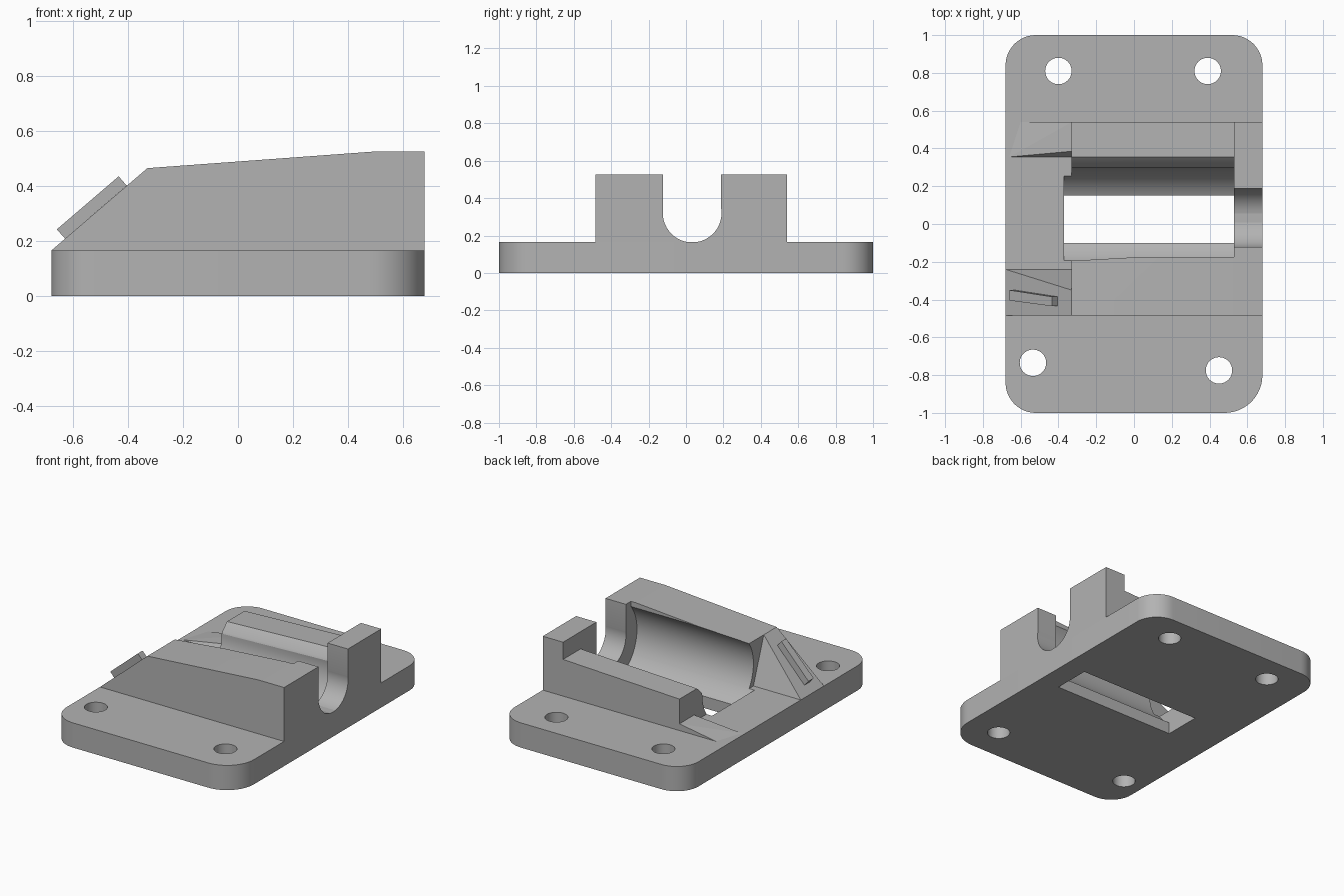
import bpy, bmesh, math
from mathutils import Matrix, Vector

cube = bpy.data.objects.get("Cube")
if cube:
    bpy.data.objects.remove(cube)

grey = bpy.data.materials.new("plain_grey")
grey.use_nodes = True
grey.diffuse_color = (0.45, 0.45, 0.45, 1)
grey.node_tree.nodes["Principled BSDF"].inputs["Base Color"].default_value = grey.diffuse_color


def finish(name, bm):
    bmesh.ops.recalc_face_normals(bm, faces=bm.faces)
    mesh = bpy.data.meshes.new(name)
    bm.to_mesh(mesh)
    bm.free()
    mesh.materials.append(grey)
    obj = bpy.data.objects.new(name, mesh)
    bpy.context.collection.objects.link(obj)
    return obj


def hull(name, points):
    """Convex solid around the given corners."""
    bm = bmesh.new()
    for p in points:
        bm.verts.new(p)
    bmesh.ops.convex_hull(bm, input=bm.verts[:])
    bmesh.ops.dissolve_limit(bm, angle_limit=0.002, verts=bm.verts[:], edges=bm.edges[:])
    return finish(name, bm)


def box(name, x, y, z):
    return hull(name, [(a, b, c) for a in x for b in y for c in z])


def cylinder(name, start, end, radius, sides):
    a, b = Vector(start), Vector(end)
    turn = (b - a).to_track_quat("Z", "Y").to_matrix().to_4x4()
    bm = bmesh.new()
    bmesh.ops.create_cone(bm, cap_ends=True, segments=sides, radius1=radius, radius2=radius,
                          depth=(b - a).length, matrix=Matrix.Translation((a + b) / 2) @ turn)
    return finish(name, bm)


def cut(obj, cutters):
    """Subtract the cutters and bake the result."""
    for c in cutters:
        mod = obj.modifiers.new(c.name, "BOOLEAN")
        mod.operation, mod.solver, mod.object = "DIFFERENCE", "EXACT", c
    bpy.context.view_layer.update()
    deps = bpy.context.evaluated_depsgraph_get()
    mesh = bpy.data.meshes.new_from_object(obj.evaluated_get(deps))
    obj.modifiers.clear()
    obj.data = mesh


W, TOP, WALL, END = 0.68, 0.165, 0.53, -0.33

# Rounded mounting plate
rim = []
for sx, sy, r in ((1, 1, 0.16), (-1, 1, 0.16), (-1, -1, 0.16), (1, -1, 0.2)):
    for i in range(13):
        a = math.radians(i * 7.5)
        rim.append((sx * (W - r + r * math.cos(a)), sy * (1 - r + r * math.sin(a))))
base = hull("mounting_plate", [(x, y, z) for x, y in rim for z in (0, TOP)])

# Front side block with sloping top
front = hull("front_block", [(x, y, z) for y in (-0.485, -0.175)
             for x, z in ((END, TOP), (END, 0.465), (0.49, 0.525), (WALL, 0.525), (WALL, TOP))])

# Lower back side block with chamfered inner edge
back = hull("back_block", [(x, y, z) for x, t in ((END, 0.375), (WALL, 0.41))
            for y, z in ((0.54, TOP), (0.54, t), (0.355, t), (0.305, t - 0.05),
                         (0.305, 0.31), (0.23, TOP))])

# Tall end wall
wall = box("end_wall", (WALL, W), (-0.485, 0.54), (TOP, 0.525))

# Front ramp with slanted inner side
hull("front_ramp", [(-W, -0.485, TOP), (-W, -0.24, TOP), (END, -0.24, TOP), (END, -0.485, TOP),
                    (END, -0.485, 0.465), (END, -0.35, 0.465)])

# Shallow back ramp
hull("back_ramp", [(-0.66, 0.355, TOP), (-0.6, 0.54, TOP), (END, 0.355, TOP), (END, 0.54, TOP),
                   (END, 0.385, 0.21), (END, 0.54, 0.21)])

# Skewed raised bar lying on the front ramp
foot = [(-0.63, -0.35, 0.208), (-0.63, -0.405, 0.208),
        (-0.405, -0.435, 0.401), (-0.405, -0.385, 0.401)]
hull("ramp_bar", foot + [(x - 0.03, y, z + 0.034) for x, y, z in foot])

# Cutters: round cavity, floor slot, cable notch and screw holes
cavity = cylinder("cavity_cutter", (-0.37, 0.03, 0.315), (WALL, 0.03, 0.315), 0.27, 72)
slot = box("slot_cutter", (-0.37, WALL), (-0.1, 0.15), (-0.1, 0.3))
notch = cylinder("notch_round_cutter", (0.4, 0.033, 0.32), (0.8, 0.033, 0.32), 0.157, 48)
notch_top = box("notch_top_cutter", (0.4, 0.8), (-0.122, 0.188), (0.32, 0.7))
holes = [cylinder("hole_cutter", (x, y, -0.1), (x, y, 0.3), 0.07, 40)
         for x, y in ((-0.4, 0.81), (0.39, 0.81), (-0.535, -0.735), (0.45, -0.775))]

cut(base, [cavity, slot] + holes)
cut(front, [cavity])
cut(back, [cavity])
cut(wall, [notch, notch_top])
for c in [cavity, slot, notch, notch_top] + holes:
    bpy.data.objects.remove(c)

# Smooth the curved walls, keeping hard edges
bpy.ops.object.select_all(action="DESELECT")
for obj in (base, front, back, wall):
    obj.select_set(True)
    bpy.context.view_layer.objects.active = obj
bpy.ops.object.shade_smooth_by_angle(angle=math.radians(20))
